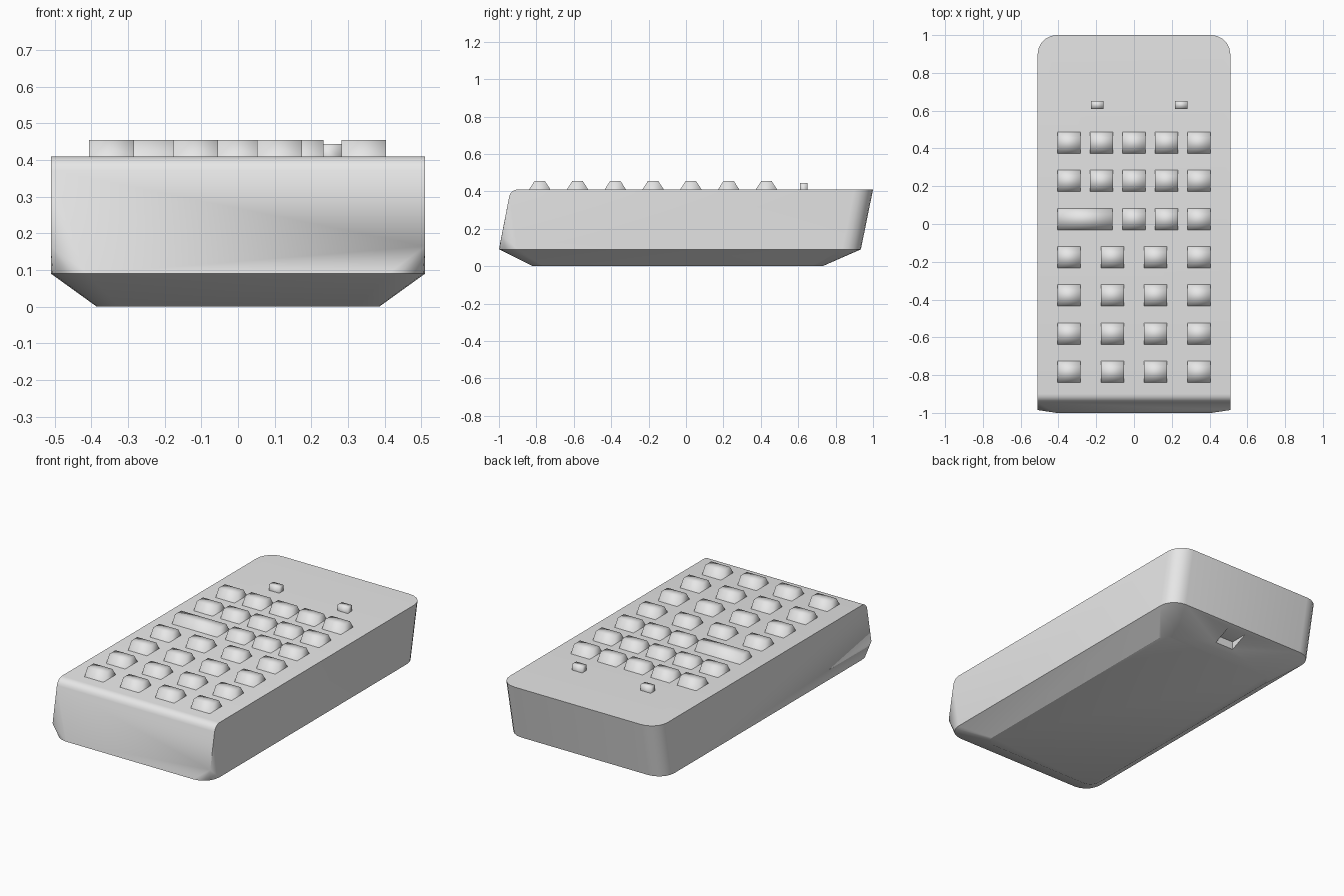
import bpy, bmesh, math

old = bpy.data.objects.get("Cube")
if old:
    bpy.data.objects.remove(old, do_unlink=True)

# One grey plastic for everything
grey = bpy.data.materials.new("grey_plastic")
grey.use_nodes = True
grey.diffuse_color = (0.8, 0.8, 0.8, 1)
grey.node_tree.nodes["Principled BSDF"].inputs["Base Color"].default_value = (0.8, 0.8, 0.8, 1)


def make_object(name, bm, sharp_angle=None):
    bmesh.ops.recalc_face_normals(bm, faces=bm.faces)
    mesh = bpy.data.meshes.new(name)
    bm.to_mesh(mesh)
    bm.free()
    mesh.materials.append(grey)
    mesh.shade_smooth()
    if sharp_angle:
        mesh.set_sharp_from_angle(angle=math.radians(sharp_angle))
    obj = bpy.data.objects.new(name, mesh)
    bpy.context.collection.objects.link(obj)
    return obj


def block(name, x, y, z0, z1, half_x, half_y, top_y, open_base=True):
    """Block whose front and back slope in to top_y."""
    bm = bmesh.new()
    bmesh.ops.create_cube(bm, size=2)
    if open_base:
        base = [f for f in bm.faces if f.normal.z < -0.5]
        bmesh.ops.delete(bm, geom=base, context='FACES_ONLY')
    for v in bm.verts:
        top = v.co.z > 0
        v.co = (x + v.co.x * half_x,
                y + v.co.y * (top_y if top else half_y),
                z1 if top else z0)
    return make_object(name, bm)


def corner(half_x, y, z, radius, side, steps=5):
    """Rounded corner points on both sides; side is 1 at the back, -1 at the front."""
    points = []
    for i in range(steps + 1):
        a = math.pi / 2 * i / steps
        px = half_x - radius + radius * math.cos(a)
        py = y - side * radius * (1 - math.sin(a))
        points += [(px, py, z), (-px, py, z)]
    return points


# Case: convex shell over bottom, waist and top outlines
HALF = 0.51
points = corner(0.385, 0.73, 0, 0.06, 1) + corner(0.385, -0.82, 0, 0.06, -1)
points += corner(HALF, 0.935, 0.09, 0.1, 1) + corner(HALF, -1, 0.09, 0.1, -1)
points += corner(HALF, 1, 0.41, 0.1, 1)
for s in (-HALF, HALF):
    points.append((s, -0.985, 0.165))
    # Rolled front top edge
    for i in range(5):
        a = math.radians(80) * i / 4
        points.append((s, -0.9 - 0.046 * math.sin(a), 0.364 + 0.046 * math.cos(a)))
bm = bmesh.new()
for p in points:
    bm.verts.new(p)
hull = bmesh.ops.convex_hull(bm, input=bm.verts)
bmesh.ops.delete(bm, geom=[v for v in bm.verts if not v.link_faces], context='VERTS')
bmesh.ops.dissolve_limit(bm, angle_limit=0.01, verts=bm.verts, edges=bm.edges)
case = make_object("case", bm)

# Socket cut into the rear underside slope
cutter = block("socket_cutter", 0.02, 0.89, -0.05, 0.078, 0.06, 0.09, 0.09, False)
cutter.hide_render = True
cut = case.modifiers.new("socket", 'BOOLEAN')
cut.operation = 'DIFFERENCE'
cut.solver = 'EXACT'
cut.object = cutter
bpy.context.view_layer.objects.active = case
case.select_set(True)
bpy.ops.object.modifier_apply(modifier=cut.name)
bpy.data.objects.remove(cutter, do_unlink=True)
case.data.shade_smooth()
case.data.set_sharp_from_angle(angle=math.radians(30))

# Keypad rows, from back to front
five = [-0.345, -0.173, 0, 0.172, 0.343]
four = [-0.345, -0.115, 0.113, 0.343]
for row in range(7):
    y = 0.43 - 0.202 * row
    columns = five if row < 2 else five[2:] if row == 2 else four
    for col, x in enumerate(columns):
        block(f"key_{row + 1}_{col + 1}", x, y, 0.41, 0.455, 0.061, 0.057, 0.028)
    if row == 2:
        block("wide_key", -0.26, y, 0.41, 0.455, 0.146, 0.057, 0.028)

# Small slide switches
for name, x in (("right_switch", -0.194), ("left_switch", 0.25)):
    block(name, x, 0.63, 0.41, 0.444, 0.033, 0.02, 0.02)
